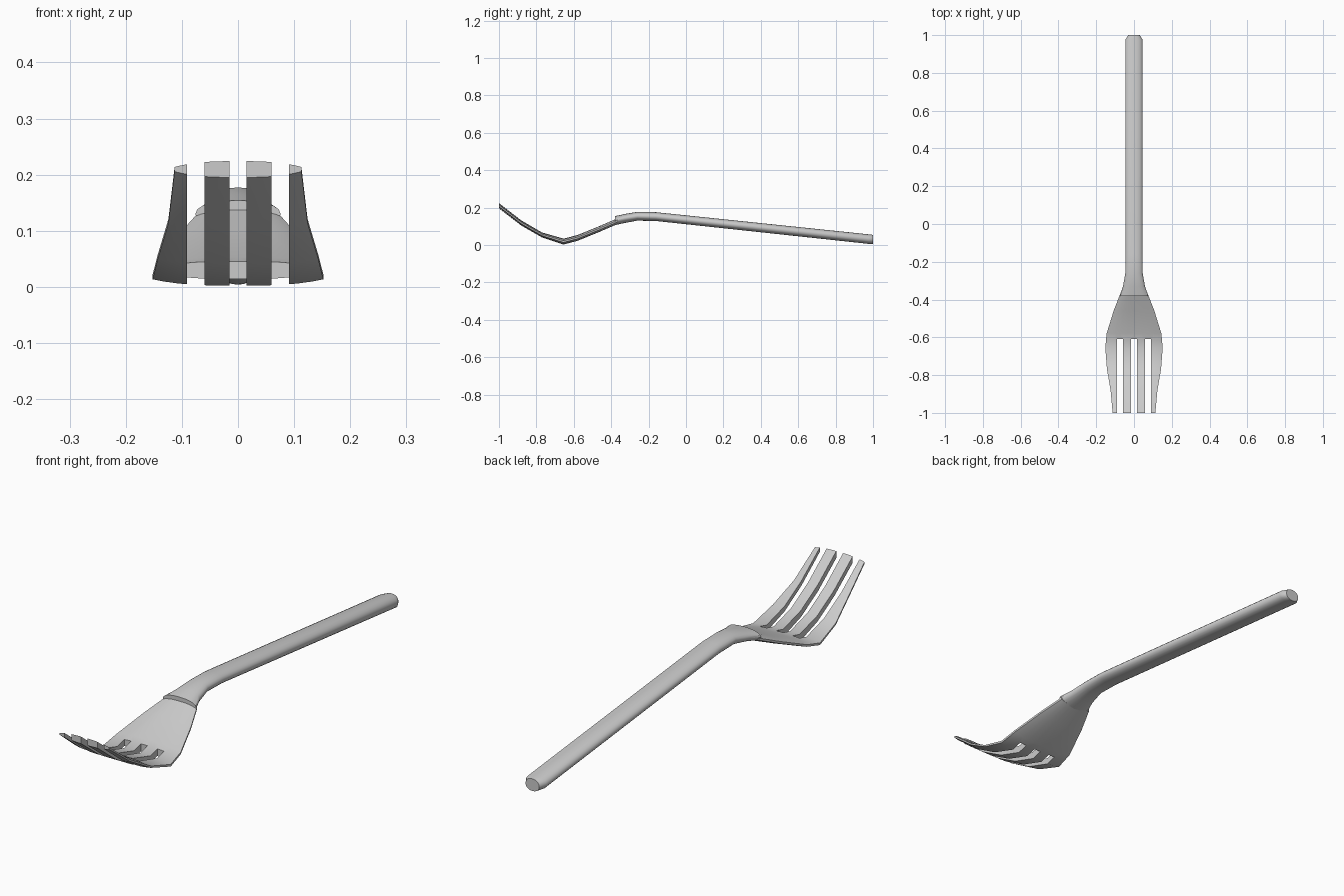
import bpy, bmesh, math

cube = bpy.data.objects.get("Cube")
if cube:
    bpy.data.objects.remove(cube, do_unlink=True)

# Single metal colour
steel = bpy.data.materials.new("light grey metal")
steel.use_nodes = True
steel.diffuse_color = (0.6, 0.6, 0.6, 1)
steel.node_tree.nodes["Principled BSDF"].inputs["Base Color"].default_value = (0.6, 0.6, 0.6, 1)


def loft(name, rings):
    """Skin a closed solid through matching rings of points."""
    bm = bmesh.new()
    loops = [[bm.verts.new(p) for p in ring] for ring in rings]
    n = len(loops[0])
    for a, b in zip(loops, loops[1:]):
        for i in range(n):
            j = (i + 1) % n
            bm.faces.new((a[i], a[j], b[j], b[i]))
    bm.faces.new(loops[0])
    bm.faces.new(loops[-1])
    bmesh.ops.recalc_face_normals(bm, faces=bm.faces)
    mesh = bpy.data.meshes.new(name)
    bm.to_mesh(mesh)
    bm.free()
    mesh.materials.append(steel)
    obj = bpy.data.objects.new(name, mesh)
    bpy.context.collection.objects.link(obj)
    return obj


def activate(obj):
    bpy.ops.object.select_all(action='DESELECT')
    obj.select_set(True)
    bpy.context.view_layer.objects.active = obj


def oval_ring(y, w, top, bottom, sides=20):
    """Oval cross-section of the handle, slightly flattened."""
    pts = []
    for i in range(sides):
        a = 2 * math.pi * i / sides
        c, s = math.cos(a), math.sin(a)
        x = math.copysign(abs(c) ** 0.92, c) * w
        z = (top + bottom) / 2 + math.copysign(abs(s) ** 0.92, s) * (top - bottom) / 2
        pts.append((x, y, z))
    return pts


def lens_ring(y, w, top, bottom, steps=12):
    """Flat cross-section of the head, thinning to narrow edges."""
    mid, half = (top + bottom) / 2, (top - bottom) / 2
    us = [math.sin(math.pi / 2 * (2 * i / steps - 1)) for i in range(steps + 1)]
    thick = [half * (0.28 + 0.72 * (1 - abs(u) ** 3)) for u in us]
    upper = [(u * w, y, mid + t) for u, t in zip(us, thick)]
    lower = [(u * w, y, mid - t) for u, t in zip(us, thick)]
    return upper + lower[::-1]


# Handle: y, half width, top, bottom
handle = loft("handle", [oval_ring(*s) for s in (
    (-0.38, 0.076, 0.154, 0.106),
    (-0.33, 0.058, 0.165, 0.117),
    (-0.26, 0.046, 0.177, 0.130),
    (-0.16, 0.046, 0.175, 0.128),
    (0.975, 0.046, 0.057, 0.006),
    (1.0, 0.031, 0.054, 0.004))])

# Head with a scooped profile: y, half width, top, bottom
head = loft("fork_head", [lens_ring(*s) for s in (
    (-0.37, 0.073, 0.141, 0.110),
    (-0.46, 0.108, 0.102, 0.071),
    (-0.58, 0.145, 0.053, 0.022),
    (-0.655, 0.152, 0.034, 0.002),
    (-0.77, 0.143, 0.067, 0.040),
    (-0.88, 0.124, 0.131, 0.103),
    (-1.0, 0.113, 0.224, 0.195))])

# Slots between the four tines
for x in (-0.075, 0, 0.075):
    bpy.ops.mesh.primitive_cube_add(size=1, location=(x, -0.86, 0.1))
    cutter = bpy.context.object
    cutter.name = "slot_cutter"
    cutter.scale = (0.031, 0.5, 0.6)
    cutter.hide_render = True
    activate(head)
    cut = head.modifiers.new("slot", 'BOOLEAN')
    cut.operation = 'DIFFERENCE'
    cut.solver = 'EXACT'
    cut.object = cutter
    bpy.ops.object.modifier_apply(modifier=cut.name)
    bpy.data.objects.remove(cutter, do_unlink=True)

for obj in (handle, head):
    activate(obj)
    bpy.ops.object.shade_smooth_by_angle(angle=math.radians(35))
